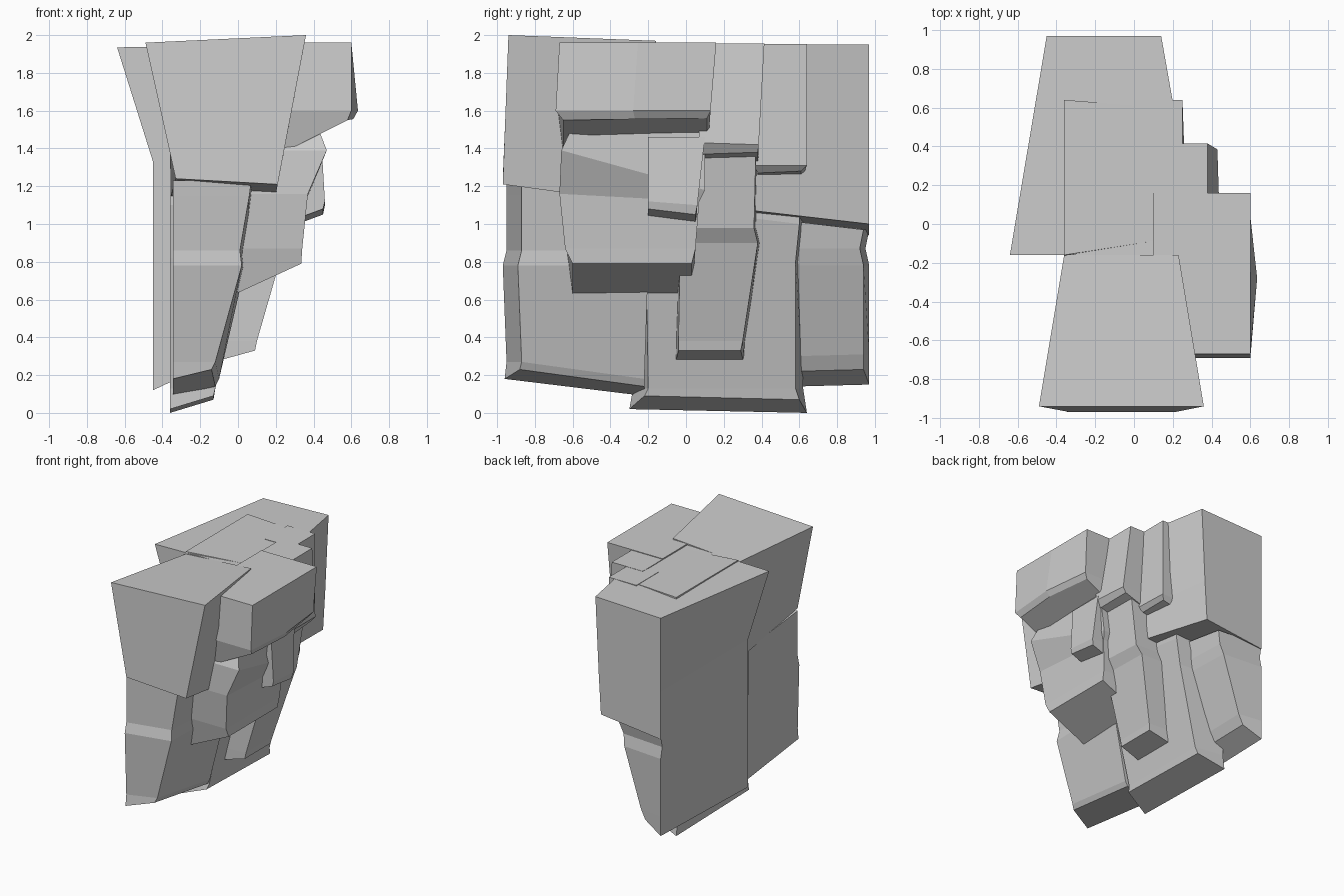
import bpy, bmesh


def block(name, back, rings, inset=(0, 0), bulge=0):
    """Angular rock block lofted downward through rings.
    ring = (y0, y1, outer x at y0, at y1, z at y0, at y1, drop of back edge, back x at y0, at y1)"""
    bm = bmesh.new()
    loops = []
    for i, r in enumerate(rings):
        y0, y1, x0, x1, z0, z1 = r[:6]
        drop = r[6] if len(r) > 6 else 0
        b0, b1 = r[7:9] if len(r) > 8 else (back, back)
        pts = [(b0, y0, z0 - drop), (x0, y0 + inset[0], z0)]
        if bulge:
            k = bulge if i else 0
            pts.append(((x0 + x1) / 2 + k, (y0 + y1) / 2, (z0 + z1) / 2))
        pts += [(x1, y1 - inset[1], z1), (b1, y1, z1 - drop)]
        loops.append([bm.verts.new(p) for p in pts])
    bm.faces.new(loops[0])
    bm.faces.new(loops[-1][::-1])
    n = len(loops[0])
    for a, b in zip(loops, loops[1:]):
        for j in range(n):
            k = (j + 1) % n
            bm.faces.new((a[j], b[j], b[k], a[k]))
    bmesh.ops.recalc_face_normals(bm, faces=bm.faces)
    me = bpy.data.meshes.new(name)
    bm.to_mesh(me)
    bm.free()
    bpy.context.collection.objects.link(bpy.data.objects.new(name, me))


# Large flaring blocks at the front and back of the top
block("front_upper_block", -.36, [
    (-.94, -.16, .36, .23, 2.0, 1.97, .04, -.49, -.36),
    (-.97, -.16, .21, .19, 1.21, 1.1, -.03, -.33, -.36)])
block("back_upper_block", -.45, [
    (-.16, .97, .34, .14, 1.955, 1.95, .02, -.64, -.45),
    (-.16, .97, .27, .11, 1.33, 1.33),
    (-.16, .97, .24, .09, 1.13, 1.0, .06)])

# Lower wall: front, middle and back blocks leaning inward
block("front_lower_block", -.345, [
    (-.95, -.2, .07, .09, 1.23, 1.15),
    (-.95, -.2, .06, .08, 1.15, 1.1),
    (-.95, -.2, .01, .05, .86, .86),
    (-.97, -.2, .02, .04, .78, .78),
    (-.95, -.22, -.12, -.1, .27, .18),
    (-.96, -.22, -.14, -.12, .23, .14, .05)], inset=(.08, 0))
block("middle_lower_block", -.36, [
    (-.16, .64, .15, .15, 1.95, 1.95),
    (-.3, .64, .1, .08, 1.1, 1.0),
    (-.29, .62, .04, .03, .82, .8),
    (-.28, .62, -.12, -.12, .13, .13),
    (-.3, .64, -.13, -.13, .09, .07, .07)], inset=(.08, .04))
block("back_lower_block", -.45, [
    (-.16, .97, .0, -.05, 1.1, .97),
    (-.16, .95, -.03, -.08, .87, .87),
    (-.16, .97, -.06, -.1, .78, .78),
    (-.16, .97, -.24, -.25, .28, .31),
    (-.16, .97, -.28, -.29, .2, .23, .08)], inset=(0, .03))

# Overhangs and columns projecting from the right face
block("upper_overhang", .1, [
    (-.67, .16, .6, .6, 1.96, 1.96),
    (-.69, .13, .6, .59, 1.6, 1.6),
    (-.65, .11, .58, .56, 1.55, 1.56, .24)], bulge=.04)
block("upper_column", .1, [
    (.05, .415, .38, .38, 1.955, 1.955),
    (.07, .385, .44, .43, 1.43, 1.42),
    (.09, .38, .41, .4, 1.37, 1.38, .1)])
block("upper_back_column", 0, [
    (.35, .64, .25, .25, 1.953, 1.953),
    (.36, .64, .26, .25, 1.31, 1.31),
    (.38, .61, .23, .22, 1.27, 1.28, .05)])
block("middle_overhang", -.1, [
    (-.6, .1, .42, .42, 1.52, 1.5),
    (-.66, .1, .47, .38, 1.39, 1.18),
    (-.67, .07, .37, .36, 1.16, 1.12),
    (-.64, .05, .34, .34, .87, .87),
    (-.6, .03, .335, .335, .79, .79, .2)])
block("small_ledge", .1, [
    (-.2, .1, .44, .44, 1.46, 1.46),
    (-.2, .06, .46, .46, 1.12, 1.1),
    (-.2, .05, .45, .45, 1.08, 1.05, .13)])
block("lower_column", -.2, [
    (.03, .39, .36, .34, 1.42, 1.4),
    (.03, .38, .3, .28, .98, .98),
    (-.05, .4, .25, .24, .9, .9),
    (-.06, .32, .1, .1, .38, .38),
    (-.06, .31, .09, .09, .33, .33, .08)], inset=(.02, .02))
